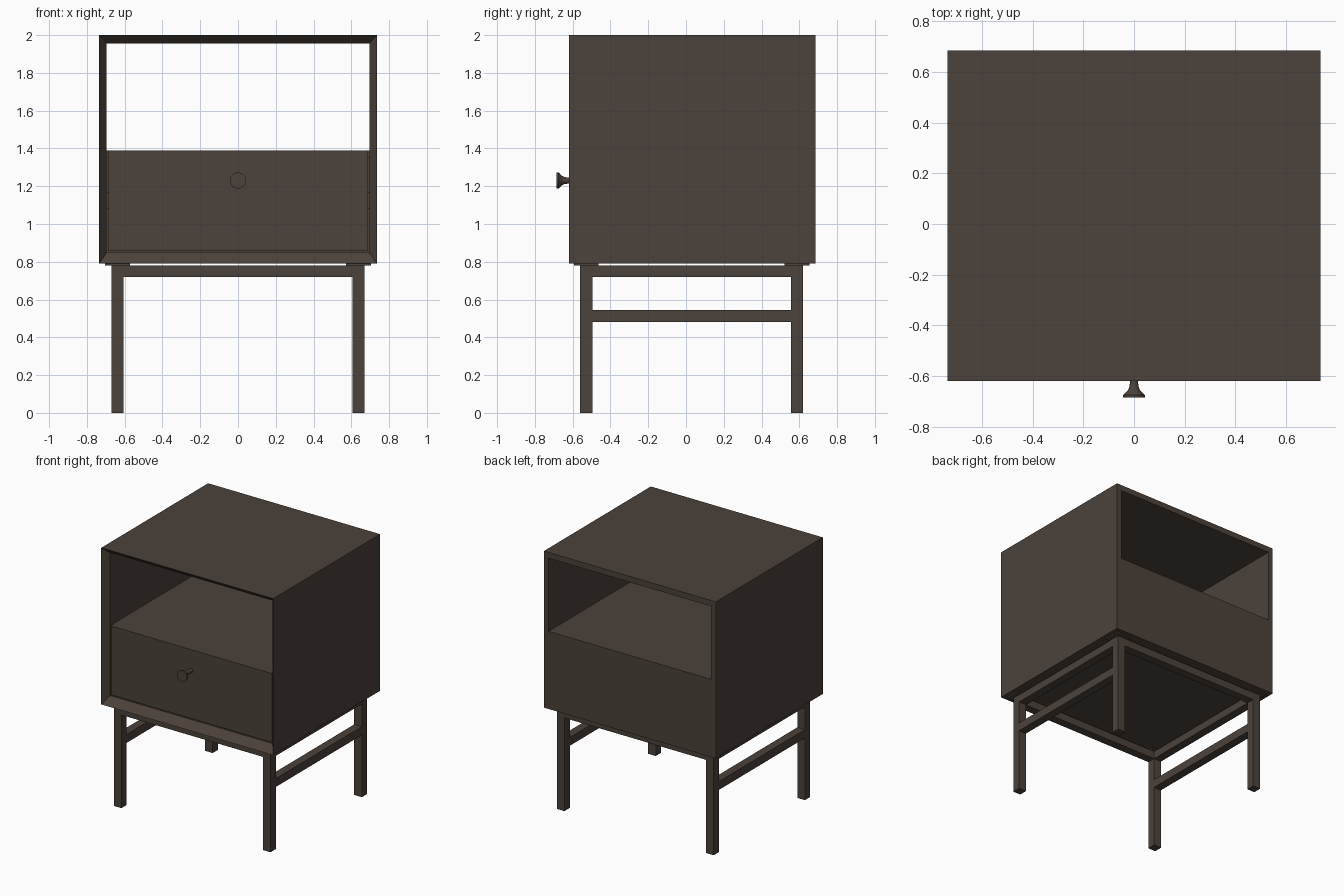
import bpy, bmesh, math

if "Cube" in bpy.data.objects:
    bpy.data.objects.remove(bpy.data.objects["Cube"])

def material(name, rgb):
    m = bpy.data.materials.new(name)
    m.diffuse_color = (*rgb, 1)
    m.use_nodes = True
    m.node_tree.nodes["Principled BSDF"].inputs["Base Color"].default_value = m.diffuse_color
    return m

WOOD = material("dark_brown_wood", (0.072, 0.054, 0.043))

def finish(name, bm):
    bmesh.ops.recalc_face_normals(bm, faces=bm.faces[:])
    me = bpy.data.meshes.new(name)
    bm.to_mesh(me)
    bm.free()
    me.materials.append(WOOD)
    ob = bpy.data.objects.new(name, me)
    bpy.context.collection.objects.link(ob)
    return ob

def box(name, x0, x1, y0, y1, z0, z1):
    bm = bmesh.new()
    bmesh.ops.create_cube(bm, size=1)
    for v in bm.verts:
        v.co.x = x1 if v.co.x > 0 else x0
        v.co.y = y1 if v.co.y > 0 else y0
        v.co.z = z1 if v.co.z > 0 else z0
    return finish(name, bm)

# Cabinet shell: open tube whose front rim is mitred inwards
Y0, Y1, YP = -0.62, 0.685, -0.57
bm = bmesh.new()
rings = []
for hx, z0, z1, y in ((0.735, 0.79, 2.0, Y1), (0.735, 0.79, 2.0, Y0),
                      (0.695, 0.85, 1.955, YP), (0.695, 0.85, 1.955, Y1)):
    rings.append([bm.verts.new(p) for p in
                  ((-hx, y, z0), (hx, y, z0), (hx, y, z1), (-hx, y, z1))])
for a in range(4):
    r, s = rings[a], rings[(a + 1) % 4]
    for i in range(4):
        j = (i + 1) % 4
        bm.faces.new((r[i], r[j], s[j], s[i]))
finish("cabinet_shell", bm)

# Shelf, back panel and drawer front
box("shelf", -0.695, 0.695, YP + 0.04, Y1, 1.35, 1.39)
box("back_panel", -0.695, 0.695, Y1 - 0.03, Y1, 0.85, 1.39)
box("drawer_front", -0.688, 0.688, YP, YP + 0.04, 0.858, 1.39)
for side, s in (("left", -1), ("right", 1)):
    xs = sorted((s * 0.675, s * 0.695))
    box(side + "_drawer_runner", *xs, YP + 0.04, 0.6, 1.08, 1.17)

# Knob: lathed flared profile (radius, y)
bm = bmesh.new()
profile = ((0.016, YP), (0.016, -0.625), (0.019, -0.645), (0.027, -0.66),
           (0.043, -0.674), (0.043, -0.685))
N = 32
loops = [[bm.verts.new((r * math.cos(2 * math.pi * i / N), y,
                        1.23 + r * math.sin(2 * math.pi * i / N)))
          for i in range(N)] for r, y in profile]
for a, b in zip(loops, loops[1:]):
    for i in range(N):
        j = (i + 1) % N
        bm.faces.new((a[i], a[j], b[j], b[i]))
bm.faces.new(loops[0])
bm.faces.new(loops[-1])
knob = finish("drawer_knob", bm)
bpy.context.view_layer.objects.active = knob
knob.select_set(True)
bpy.ops.object.shade_smooth_by_angle(angle=math.radians(35))

# Stand: legs with corner pads, top rails, side stretchers
XI, XO = 0.605, 0.67
ENDS = (("front", -0.56, -0.495), ("back", 0.555, 0.62))
for side, s in (("left", -1), ("right", 1)):
    xs = sorted((s * XI, s * XO))
    for end, y0, y1 in ENDS:
        box(f"{end}_{side}_leg", *xs, y0, y1, 0, 0.78)
        box(f"{end}_{side}_pad", xs[0] - 0.033, xs[1] + 0.033,
            y0 - 0.033, y1 + 0.033, 0.78, 0.79)
    box(side + "_top_rail", *xs, -0.495, 0.555, 0.72, 0.78)
    box(side + "_stretcher", *xs, -0.495, 0.555, 0.48, 0.545)
for end, y0, y1 in ENDS:
    box(end + "_top_rail", -XI, XI, y0, y1, 0.72, 0.78)
